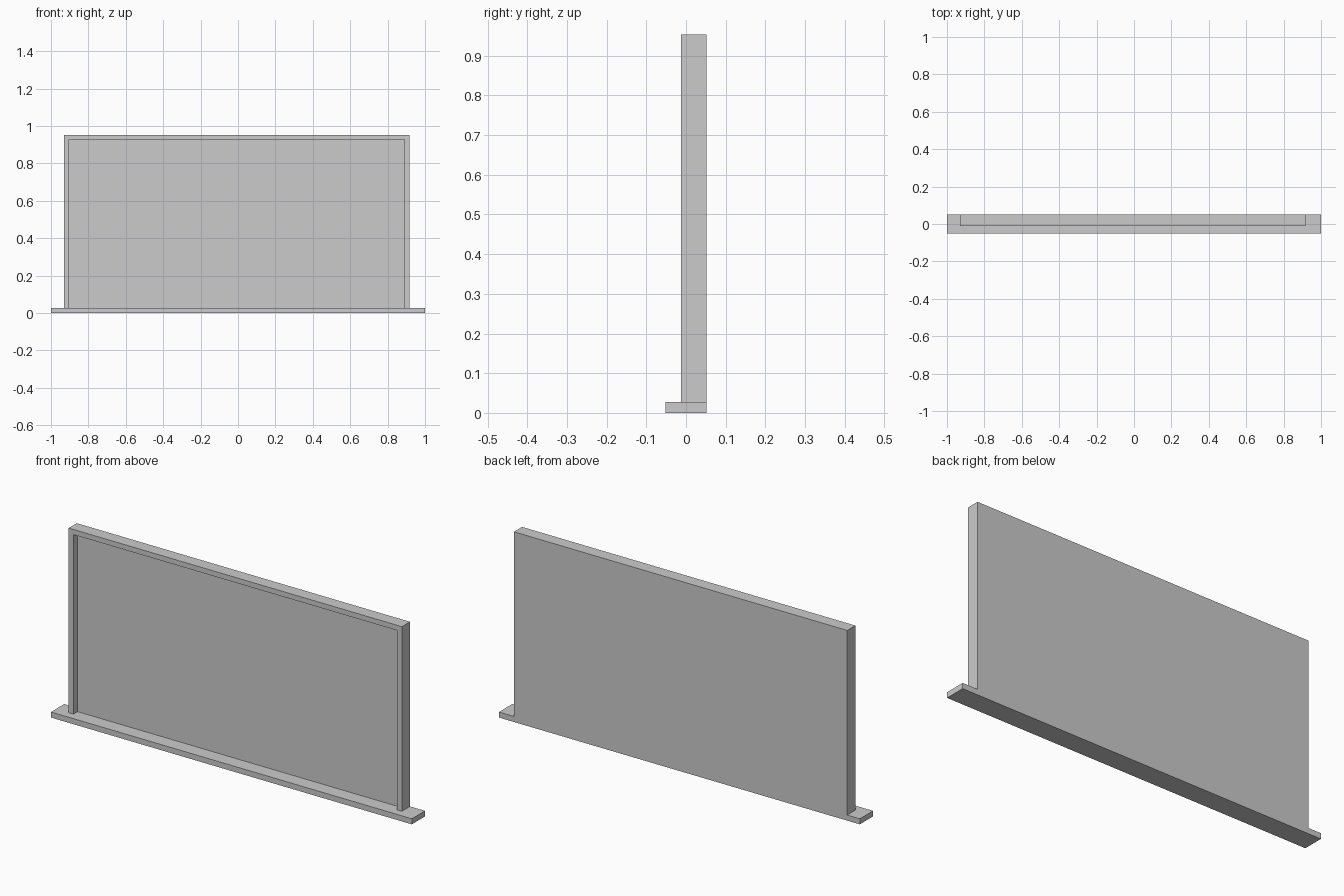
import bpy, bmesh

if "Cube" in bpy.data.objects:
    bpy.data.objects.remove(bpy.data.objects["Cube"])

BACK = 0.052            # shared flush back plane
FRONT = -0.012          # front of the frame
X0, X1 = -0.93, 0.917   # frame sides, slightly off centre
BASE_H, TOP = 0.028, 0.953
RIM = 0.026
RECESS_Y = 0.02         # front of the recessed panel


def extrude_profile(name, pts, y0, y1):
    """Extrude a front-view (x, z) outline from y0 back to y1."""
    bm = bmesh.new()
    face = bm.faces.new([bm.verts.new((x, y0, z)) for x, z in pts])
    res = bmesh.ops.extrude_face_region(bm, geom=[face])
    moved = [v for v in res["geom"] if isinstance(v, bmesh.types.BMVert)]
    bmesh.ops.translate(bm, verts=moved, vec=(0, y1 - y0, 0))
    bmesh.ops.recalc_face_normals(bm, faces=bm.faces)
    mesh = bpy.data.meshes.new(name)
    bm.to_mesh(mesh)
    bm.free()
    obj = bpy.data.objects.new(name, mesh)
    bpy.context.collection.objects.link(obj)
    return obj


def rect(x0, x1, z0, z1):
    return [(x0, z0), (x1, z0), (x1, z1), (x0, z1)]


# Long ledge at the bottom
extrude_profile("base_ledge", rect(-1, 1, 0, BASE_H), -0.052, BACK)

# Three-sided rim, open at the bottom where it meets the ledge
a, b, t = X0 + RIM, X1 - RIM, TOP - RIM
rim = [(X0, BASE_H), (a, BASE_H), (a, t), (b, t),
       (b, BASE_H), (X1, BASE_H), (X1, TOP), (X0, TOP)]
extrude_profile("frame_rim", rim, FRONT, BACK)

# Recessed panel, flush with the back of the rim
extrude_profile("back_panel", rect(a, b, BASE_H, t), RECESS_Y, BACK)
